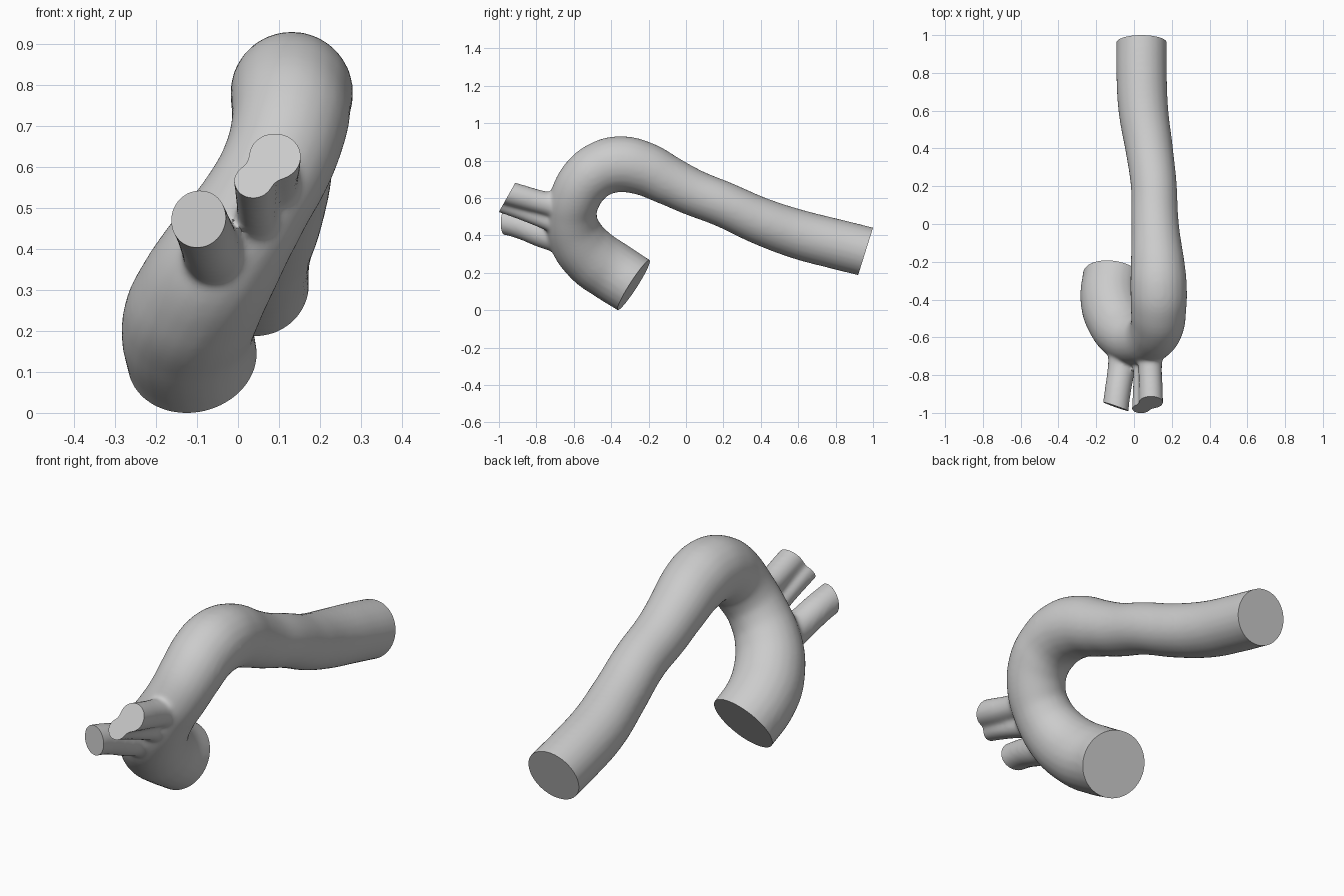
import bpy
from mathutils import Vector

if "Cube" in bpy.data.objects:
    bpy.data.objects.remove(bpy.data.objects["Cube"])


def tube(name, pts):
    """Round tube through (x, y, z, radius) points."""
    cu = bpy.data.curves.new(name, 'CURVE')
    cu.dimensions = '3D'
    cu.bevel_depth = 1.0
    cu.bevel_resolution = 10
    cu.use_fill_caps = True
    sp = cu.splines.new('BEZIER')
    sp.radius_interpolation = 'CARDINAL'
    sp.resolution_u = 10
    sp.bezier_points.add(len(pts) - 1)
    for bp, (x, y, z, r) in zip(sp.bezier_points, pts):
        bp.co = (x, y, z)
        bp.radius = r
        bp.handle_left_type = bp.handle_right_type = 'AUTO'
    ob = bpy.data.objects.new(name, cu)
    bpy.context.collection.objects.link(ob)
    return ob


def end_cutter(name, centre, normal, half, depth=0.3):
    """Box whose face lies on the vessel's flat cut end."""
    n = Vector(normal).normalized()
    bpy.ops.mesh.primitive_cube_add(size=1)
    ob = bpy.context.object
    ob.name = name
    ob.scale = (2 * half, 2 * half, depth)
    ob.rotation_euler = n.to_track_quat('Z', 'Y').to_euler()
    ob.location = Vector(centre) + n * depth / 2
    ob.hide_render = True
    return ob


# Main vessel: root, ascending part, arch, descending part (ends overshoot the cuts)
main = tube("vessel", [
    (-0.10, -0.20, 0.075, 0.160), (-0.112, -0.28, 0.128, 0.160),
    (-0.122, -0.40, 0.205, 0.162), (-0.095, -0.50, 0.275, 0.160),
    (-0.035, -0.585, 0.38, 0.150), (0.04, -0.612, 0.50, 0.136),
    (0.095, -0.59, 0.60, 0.136), (0.125, -0.53, 0.695, 0.142),
    (0.13, -0.45, 0.752, 0.147), (0.131, -0.36, 0.774, 0.150),
    (0.127, -0.24, 0.755, 0.145), (0.117, -0.09, 0.685, 0.132),
    (0.11, 0.03, 0.627, 0.125), (0.105, 0.20, 0.56, 0.122),
    (0.08, 0.40, 0.47, 0.126), (0.05, 0.60, 0.40, 0.132),
    (0.04, 0.80, 0.348, 0.134), (0.04, 0.96, 0.308, 0.134),
    (0.04, 1.06, 0.280, 0.134)])

# Three branches leaving the front of the arch
branches = [
    tube("branch_left", [(-0.05, -0.58, 0.36, 0.085), (-0.065, -0.75, 0.395, 0.074),
                         (-0.088, -0.90, 0.45, 0.070), (-0.105, -1.04, 0.482, 0.071)]),
    tube("branch_upper", [(0.085, -0.58, 0.53, 0.075), (0.085, -0.75, 0.565, 0.064),
                          (0.09, -0.92, 0.612, 0.064), (0.09, -1.05, 0.65, 0.064)]),
    tube("branch_lower", [(0.045, -0.58, 0.42, 0.065), (0.045, -0.75, 0.475, 0.050),
                          (0.038, -0.95, 0.55, 0.048), (0.035, -1.08, 0.59, 0.048)]),
]

# Join and fuse into one soft skin
bpy.ops.object.select_all(action='DESELECT')
for ob in [main] + branches:
    ob.select_set(True)
bpy.context.view_layer.objects.active = main
bpy.ops.object.convert(target='MESH')
bpy.context.view_layer.objects.active = main
bpy.ops.object.join()
vessel = bpy.context.object
vessel.name = "vessel"
rm = vessel.modifiers.new("fuse", 'REMESH')
rm.mode = 'VOXEL'
rm.voxel_size = 0.01
sm = vessel.modifiers.new("soften", 'SMOOTH')
sm.factor = 0.5
sm.iterations = 14

# Flat cut ends
cutters = [
    end_cutter("root_cut", (-0.112, -0.28, 0.128), (0.13, 0.84, -0.54), 0.25),
    end_cutter("descending_cut", (0.04, 0.96, 0.308), (0, 0.954, -0.30), 0.25),
    end_cutter("left_branch_cut", (-0.096, -0.967, 0.465), (-0.33, -0.94, 0.05), 0.09),
    end_cutter("twin_branch_cut", (0.065, -0.955, 0.60), (0, -0.87, 0.49), 0.112),
]
for c in cutters:
    m = vessel.modifiers.new(c.name, 'BOOLEAN')
    m.operation = 'DIFFERENCE'
    m.solver = 'EXACT'
    m.object = c

# Apply everything, drop the cutters, shade smooth with sharp rims
bpy.ops.object.select_all(action='DESELECT')
vessel.select_set(True)
bpy.context.view_layer.objects.active = vessel
bpy.ops.object.convert(target='MESH')
for c in cutters:
    bpy.data.objects.remove(c)
vessel = bpy.context.view_layer.objects.active
bpy.ops.object.shade_smooth_by_angle(angle=0.7)
vessel.location.z -= min(v.co.z for v in vessel.data.vertices)
